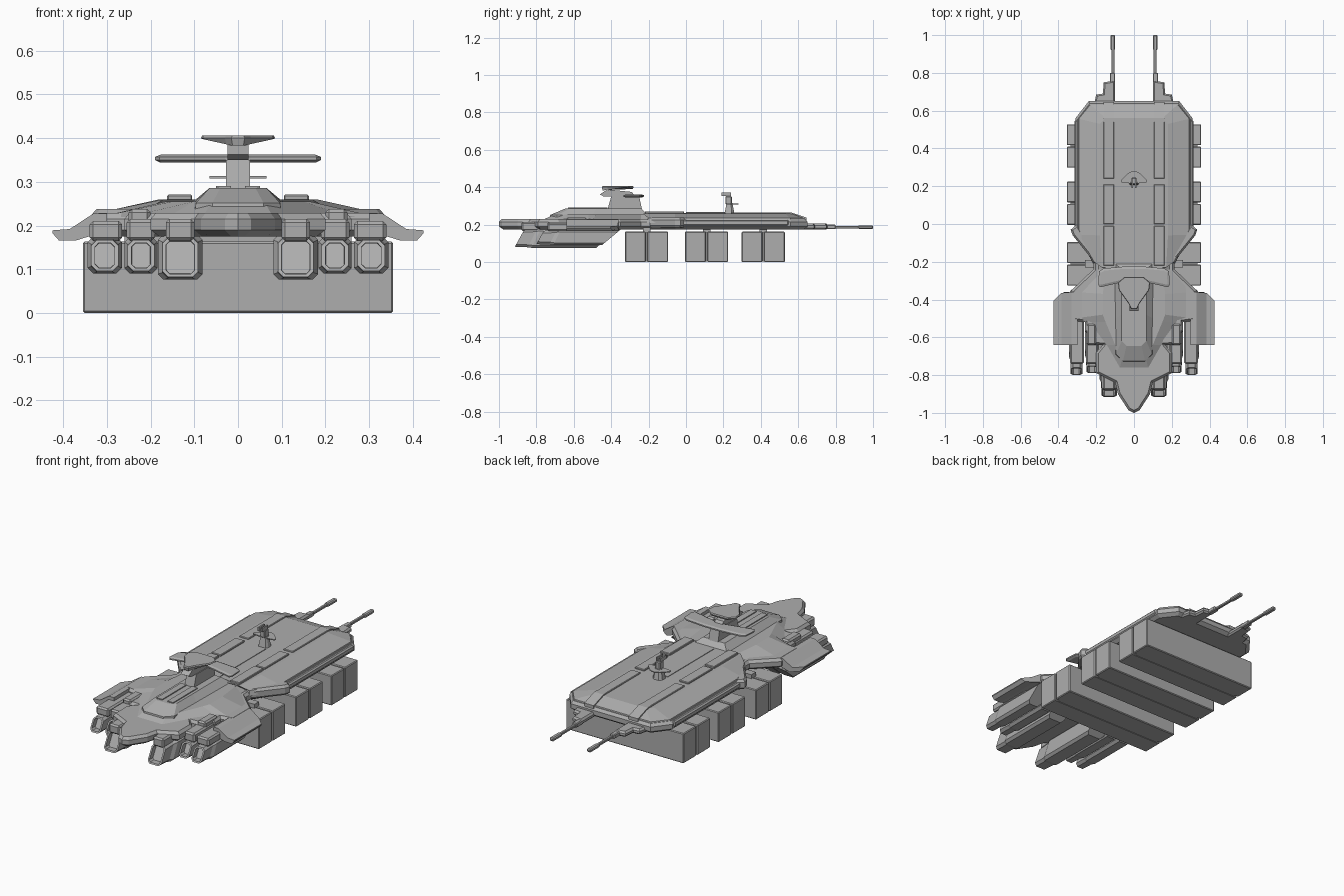
import bpy, bmesh
from mathutils import Vector

if "Cube" in bpy.data.objects:
    bpy.data.objects.remove(bpy.data.objects["Cube"], do_unlink=True)

GREY = (0.42, 0.42, 0.42, 1)
mat = bpy.data.materials.new("hull grey")
mat.use_nodes = True
mat.diffuse_color = GREY
mat.node_tree.nodes["Principled BSDF"].inputs["Base Color"].default_value = GREY


def finish(name, bm):
    bmesh.ops.recalc_face_normals(bm, faces=bm.faces)
    mesh = bpy.data.meshes.new(name)
    bm.to_mesh(mesh)
    bm.free()
    mesh.materials.append(mat)
    ob = bpy.data.objects.new(name, mesh)
    bpy.context.collection.objects.link(ob)
    return ob


def skin(name, rings, recess=0):
    """Skin matching rings of 3D points; optionally sink the first cap along +y."""
    bm = bmesh.new()
    loops = [[bm.verts.new(p) for p in r] for r in rings]
    n = len(loops[0])
    for a, b in zip(loops, loops[1:]):
        for i in range(n):
            j = (i + 1) % n
            bm.faces.new((a[i], a[j], b[j], b[i]))
    cap = bm.faces.new(loops[0])
    bm.faces.new(loops[-1])
    if recess:
        bmesh.ops.recalc_face_normals(bm, faces=bm.faces)
        bmesh.ops.inset_region(bm, faces=[cap], thickness=0.009)
        bmesh.ops.inset_region(bm, faces=[cap], thickness=0.001)
        for v in cap.verts:
            v.co.y += recess
    return finish(name, bm)


def mirror(half):
    return half + [(-x, y) for x, y in reversed(half) if x > 0]


def shrink(pts, d):
    """Offset a counter-clockwise outline inward by d."""
    out = []
    for i, p in enumerate(pts):
        p, a, b = Vector(p), Vector(pts[i - 1]), Vector(pts[(i + 1) % len(pts)])
        u, v = (p - a).normalized(), (b - p).normalized()
        m = Vector((-u.y - v.y, u.x + v.x)).normalized()
        k = max(0.5, m.dot(Vector((-u.y, u.x))))
        out.append(tuple(p + m * d / k))
    return out


def layer(pts, z):
    return [(x, y, z) for x, y in pts]


def slab(name, outline, levels):
    return skin(name, [layer(shrink(outline, d), z) for z, d in levels])


def box(name, x, y, z, bevel=0.0):
    bm = bmesh.new()
    bmesh.ops.create_cube(bm, size=1)
    for v in bm.verts:
        v.co = [r[0] + (c + 0.5) * (r[1] - r[0]) for c, r in zip(v.co, (x, y, z))]
    if bevel:
        bmesh.ops.bevel(bm, geom=bm.edges[:], offset=bevel, segments=1, affect='EDGES')
    return finish(name, bm)


def pair(name, x, y, z, bevel=0.0):
    box("left_" + name, x, y, z, bevel)
    box("right_" + name, (-x[1], -x[0]), y, z, bevel)


def extrude(name, profile, axis, lo, hi):
    """Extrude a 2D profile along x (profile is y,z) or y (profile is x,z)."""
    put = (lambda a, b, t: (t, a, b)) if axis == 'x' else (lambda a, b, t: (a, t, b))
    return skin(name, [[put(a, b, t) for a, b in profile] for t in (lo, hi)])


# Main hull plate with pointed nose, stepped shoulders and pinched waist
outline = mirror([(0, -1), (0.03, -0.985), (0.085, -0.9), (0.1, -0.84), (0.2, -0.79),
                  (0.2, -0.68), (0.165, -0.64), (0.21, -0.64), (0.22, -0.59),
                  (0.26, -0.57), (0.26, -0.52), (0.33, -0.51), (0.33, -0.35),
                  (0.215, -0.24), (0.215, -0.19), (0.31, -0.06), (0.31, 0.56),
                  (0.24, 0.65)])
slab("main_hull", outline, [(0.175, 0.02), (0.19, 0), (0.215, 0), (0.229, 0.012)])

# Aft roof
aft = mirror([(0.215, -0.21), (0.3, -0.06), (0.3, 0.56), (0.235, 0.64)])
aft_top = mirror([(0.17, -0.23), (0.18, -0.06), (0.18, 0.53), (0.15, 0.56)])
skin("aft_roof", [layer(aft, 0.21), layer(shrink(aft, 0.008), 0.235),
                  layer(aft_top, 0.26)])

# Forward roof
fore = mirror([(0.08, -0.78), (0.16, -0.64), (0.25, -0.52), (0.315, -0.5),
               (0.315, -0.36), (0.2, -0.24), (0.2, -0.18)])
fore_top = mirror([(0.06, -0.7), (0.1, -0.64), (0.15, -0.52), (0.165, -0.48),
                   (0.165, -0.37), (0.15, -0.24), (0.15, -0.18)])
skin("forward_roof", [layer(fore, 0.22), layer(fore_top, 0.255)])

# Command block and its top strips
block = mirror([(0.06, -0.73), (0.1, -0.69), (0.105, -0.5), (0.11, -0.2)])
block_top = mirror([(0.04, -0.645), (0.065, -0.62), (0.065, -0.48), (0.065, -0.24)])
skin("command_block", [layer(block, 0.225), layer(shrink(block, 0.004), 0.252),
                       layer(block_top, 0.286)])
pair("block_strip", (0.016, 0.05), (-0.63, -0.42), (0.28, 0.291))

# Tower, broad platform and arrow-shaped top
extrude("tower", [(-0.42, 0.28), (-0.4, 0.35), (-0.25, 0.35), (-0.235, 0.28)],
        'x', -0.028, 0.028)
platform = mirror([(0.03, -0.3), (0.18, -0.335), (0.19, -0.32), (0.185, -0.25),
                   (0.16, -0.235), (0.05, -0.225)])
slab("tower_platform", platform, [(0.344, 0.012), (0.35, 0), (0.357, 0), (0.362, 0.012)])
extrude("tower_neck", [(-0.46, 0.362), (-0.44, 0.35), (-0.27, 0.35), (-0.29, 0.375),
                       (-0.42, 0.388)], 'x', -0.024, 0.024)
arrow = mirror([(0.015, -0.45), (0.03, -0.42), (0.08, -0.35), (0.085, -0.31), (0.05, -0.28)])
skin("tower_top", [[(x, y, 0.38 + abs(x) * 0.22) for x, y in shrink(arrow, 0.004)],
                   layer(arrow, 0.4), layer(shrink(arrow, 0.003), 0.406)])

# Drooping side wings
wing = [(0.3, 0.228), (0.33, 0.228), (0.385, 0.192), (0.425, 0.189), (0.425, 0.183),
        (0.41, 0.166), (0.37, 0.166), (0.3, 0.188)]
for side, s in (("left", 1), ("right", -1)):
    rings = [[(s * x, y - e * max(0, x - 0.38), z) for x, z in wing]
             for y, e in ((-0.64, 0), (-0.36, 1.0))]
    skin(side + "_wing", rings)


# Slanted engine pods with recessed mouths
def pod(name, cx, hw, z0, z1, front, rear):
    def ring(y, shear, w, lo, hi):
        c = 0.013
        pts = [(-w + c, lo), (w - c, lo), (w, lo + c), (w, hi - c),
               (w - c, hi), (-w + c, hi), (-w, hi - c), (-w, lo + c)]
        return [(cx + x, y + shear * (z - lo), z) for x, z in pts]
    skin(name, [ring(front, 0.55, hw * 0.8, z0 + 0.006, z1 - 0.008),
                ring(front + 0.07, 0.5, hw * 0.82, z0 + 0.003, z1 - 0.004),
                ring(front + 0.09, 0.5, hw, z0, z1),
                ring(rear, 1.2, hw, z0, z1)], recess=0.03)


for side, s in (("left", 1), ("right", -1)):
    pod(side + "_inner_pod", s * 0.132, 0.051, 0.076, 0.18, -0.915, -0.48)
    pod(side + "_middle_pod", s * 0.222, 0.038, 0.09, 0.175, -0.79, -0.45)
    pod(side + "_outer_pod", s * 0.305, 0.039, 0.09, 0.175, -0.8, -0.45)
for x in (0.132, 0.222, 0.305):
    pair("pod_bracket", (x - 0.022, x + 0.022), (-0.6, -0.45), (0.165, 0.19))

# Shoulder blocks above the pods
pair("inner_cowl", (0.1, 0.165), (-0.88, -0.78), (0.165, 0.215), 0.008)
pair("middle_cowl", (0.19, 0.255), (-0.74, -0.55), (0.165, 0.215), 0.008)
pair("outer_cowl", (0.265, 0.34), (-0.74, -0.48), (0.165, 0.21), 0.008)
pair("shoulder_block", (0.2, 0.25), (-0.64, -0.53), (0.2, 0.238), 0.008)

# Bumpers along the waist and side rails
for side, s in (("left", 1), ("right", -1)):
    bumper = [(0.3, 0.0), (0.335, -0.03), (0.325, -0.06), (0.22, -0.19), (0.205, -0.2),
              (0.2, -0.17)]
    slab(side + "_waist_bumper", [(s * x, y) for x, y in bumper][::-s],
         [(0.185, 0.008), (0.195, 0), (0.225, 0), (0.238, 0.01)])
pair("side_rail", (0.285, 0.316), (-0.02, 0.55), (0.195, 0.226), 0.007)

# Raised deck panels
for y0, y1, z in ((-0.22, -0.01, 0.271), (0.0, 0.21, 0.268), (0.24, 0.55, 0.266)):
    pair("deck_panel", (0.105, 0.162), (y0, y1), (0.25, z), 0.003)
for side, s in (("left", 1), ("right", -1)):
    extrude(side + "_tail_panel", [(0.54, 0.24), (0.54, 0.266), (0.56, 0.266),
                                   (0.645, 0.238), (0.645, 0.22)],
            'x', s * 0.105, s * 0.162)
box("centre_panel", (-0.03, 0.03), (-0.2, 0.2), (0.25, 0.263))

# Deck turret with small fins
base = mirror([(0.022, 0.205), (0.03, 0.22), (0.03, 0.245), (0.015, 0.26)])
slab("turret_base", base, [(0.255, 0), (0.275, 0.004), (0.315, 0.012)])
fin = mirror([(0.02, 0.215), (0.065, 0.22), (0.065, 0.235), (0.03, 0.27), (0.01, 0.28)])
slab("turret_fins", fin, [(0.308, 0), (0.313, 0)])
box("turret_head", (-0.014, 0.014), (0.21, 0.245), (0.31, 0.352), 0.004)
pair("turret_barrel", (0.006, 0.014), (0.19, 0.24), (0.352, 0.372))

# Tail mounts and long rear barrels
mount = [(0.1, 0.62), (0.215, 0.62), (0.2, 0.685), (0.165, 0.69), (0.16, 0.75), (0.1, 0.76)]
for side, s in (("left", 1), ("right", -1)):
    slab(side + "_tail_mount", [(s * x, y) for x, y in mount][::s],
         [(0.175, 0.008), (0.183, 0), (0.195, 0), (0.205, 0.008)])
pair("barrel_root", (0.1, 0.128), (0.74, 0.8), (0.176, 0.2), 0.004)
pair("rear_barrel", (0.104, 0.12), (0.79, 0.93), (0.18, 0.194), 0.003)
pair("barrel_muzzle", (0.1, 0.125), (0.92, 1.0), (0.177, 0.196), 0.005)

# Cargo containers in three hanging pairs
for i, y in enumerate((-0.211, 0.11, 0.413)):
    box(f"front_container_{i}", (-0.355, 0.355), (y - 0.115, y - 0.004), (0, 0.163), 0.004)
    box(f"rear_container_{i}", (-0.355, 0.355), (y + 0.004, y + 0.115), (0, 0.163), 0.004)
    box(f"container_core_{i}", (-0.335, 0.335), (y - 0.01, y + 0.01), (0.002, 0.158))
    box(f"container_pylon_{i}", (-0.26, 0.26), (y - 0.02, y + 0.02), (0.15, 0.185))
